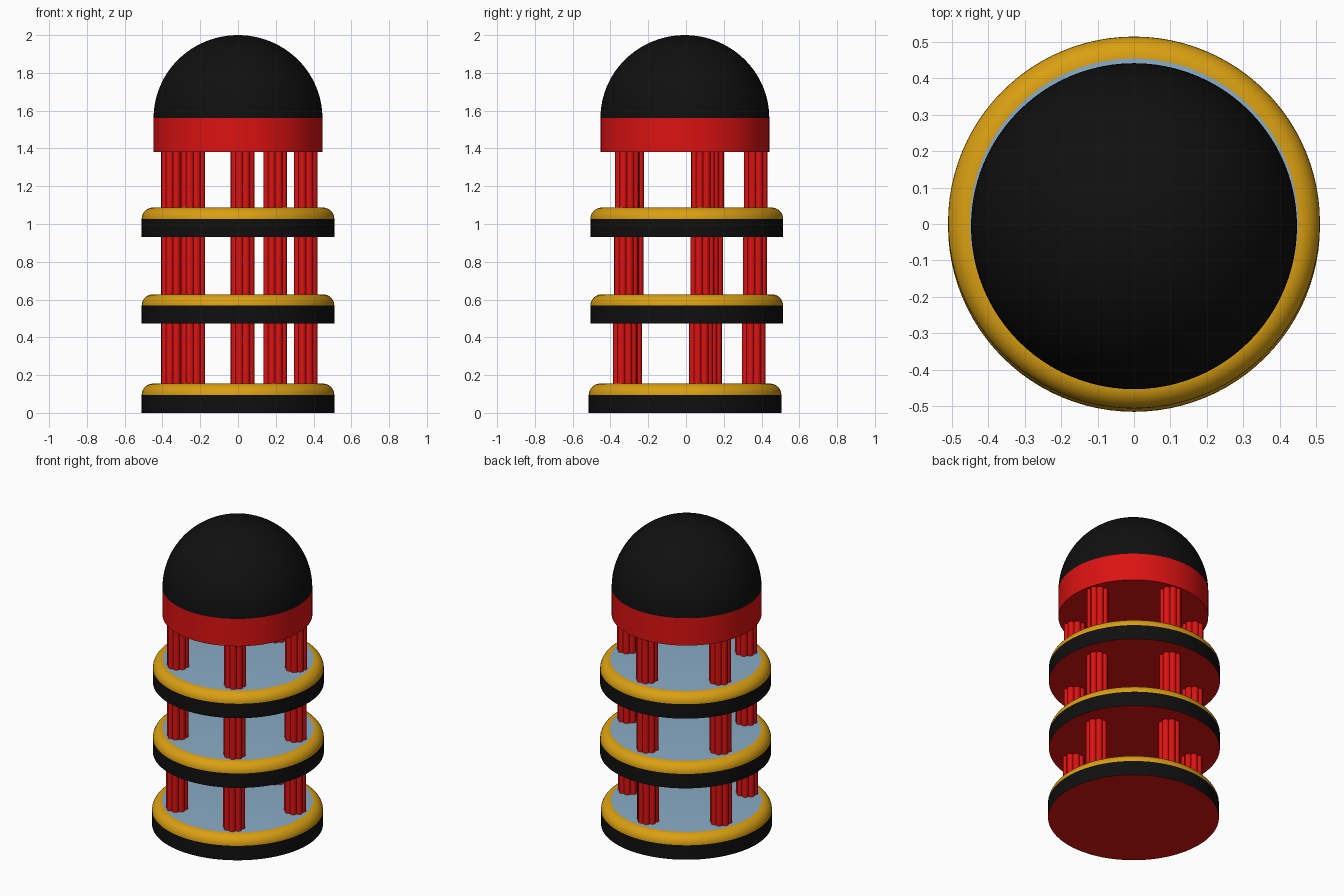
import bpy
import bmesh
import math

if "Cube" in bpy.data.objects:
    bpy.data.objects.remove(bpy.data.objects["Cube"])


def material(name, rgb):
    m = bpy.data.materials.new(name)
    m.diffuse_color = (*rgb, 1)
    m.use_nodes = True
    m.node_tree.nodes["Principled BSDF"].inputs["Base Color"].default_value = m.diffuse_color
    return m


RED = material("red", (0.72, 0.006, 0.006))
BLACK = material("black", (0.005, 0.005, 0.005))
GOLD = material("gold", (0.70, 0.35, 0.006))
BLUE = material("pale blue", (0.25, 0.41, 0.55))


def finish(bm, name, mats, loc, angle=35):
    bmesh.ops.recalc_face_normals(bm, faces=bm.faces)
    me = bpy.data.meshes.new(name)
    bm.to_mesh(me)
    bm.free()
    ob = bpy.data.objects.new(name, me)
    ob.location = loc
    bpy.context.collection.objects.link(ob)
    for m in mats:
        me.materials.append(m)
    bpy.ops.object.select_all(action='DESELECT')
    ob.select_set(True)
    bpy.context.view_layer.objects.active = ob
    bpy.ops.object.shade_smooth_by_angle(angle=math.radians(angle))
    return ob


def lathe(name, profile, bands, mats, loc, n=96):
    """Revolve (r, z) points; bands gives the material of each profile step."""
    bm = bmesh.new()
    rings = []
    for r, z in profile:
        if r < 1e-6:
            rings.append([bm.verts.new((0, 0, z))] * n)
        else:
            rings.append([bm.verts.new((r * math.cos(2 * math.pi * i / n),
                                        r * math.sin(2 * math.pi * i / n), z))
                          for i in range(n)])
    for a, b, mi in zip(rings, rings[1:], bands):
        for i in range(n):
            j = (i + 1) % n
            quad = list(dict.fromkeys((a[i], a[j], b[j], b[i])))
            bm.faces.new(quad).material_index = mi
    return finish(bm, name, mats, loc)


def column(name, x, y, z0, z1, lobes=8, ring=0.046, r=0.021):
    """Cluster column: lobed outline extruded upwards."""
    bm = bmesh.new()
    outline = []
    for k in range(lobes):
        a = 2 * math.pi * (k + 0.5) / lobes
        for s in range(-3, 4):
            t = a + math.radians(s * 35)
            outline.append(bm.verts.new((ring * math.cos(a) + r * math.cos(t),
                                         ring * math.sin(a) + r * math.sin(t), 0)))
    face = bm.faces.new(outline)
    top = bmesh.ops.extrude_face_region(bm, geom=[face])["geom"]
    bmesh.ops.translate(bm, vec=(0, 0, z1 - z0),
                        verts=[v for v in top if isinstance(v, bmesh.types.BMVert)])
    return finish(bm, name, [RED], (x, y, z0), 45)


# Floors: red underside, black rim, rounded gold edge, pale blue deck
R, EDGE, RIM = 0.51, 0.06, 0.095
floors = [("lower", 0.0, -0.005), ("middle", 0.473, 0.004), ("upper", 0.932, 0.004)]
arc = [(R - EDGE + EDGE * math.cos(math.pi * i / 16),
        RIM + EDGE * math.sin(math.pi * i / 16)) for i in range(9)]
for label, z, y in floors:
    lathe(label + "_floor", [(0, 0), (R, 0)] + arc + [(0, RIM + EDGE)],
          [0, 1] + [2] * 8 + [3], [RED, BLACK, GOLD, BLUE], (0, y, z))

# Columns: five per storey on a slightly turned pentagon
storeys = [("lower", 0.15, 0.48, -0.011), ("middle", 0.62, 0.94, -0.004),
           ("upper", 1.08, 1.39, 0.0)]
for label, z0, z1, dy in storeys:
    for k in range(5):
        a = math.radians(86.2 + 72 * k)
        column(f"{label}_column_{k + 1}", 0.37 * math.cos(a),
               0.37 * math.sin(a) + dy, z0, z1)

# Roof: red drum with black dome
RR, BASE, TOP = 0.447, 1.38, 1.56
lathe("roof_drum", [(0, 0), (RR, 0), (RR, TOP - BASE)], [0, 0], [RED], (0, -0.006, BASE))
dome = [(RR * math.cos(math.pi * i / 48), 0.44 * math.sin(math.pi * i / 48))
        for i in range(25)]
lathe("roof_dome", dome, [0] * 24, [BLACK], (0, -0.006, TOP))
